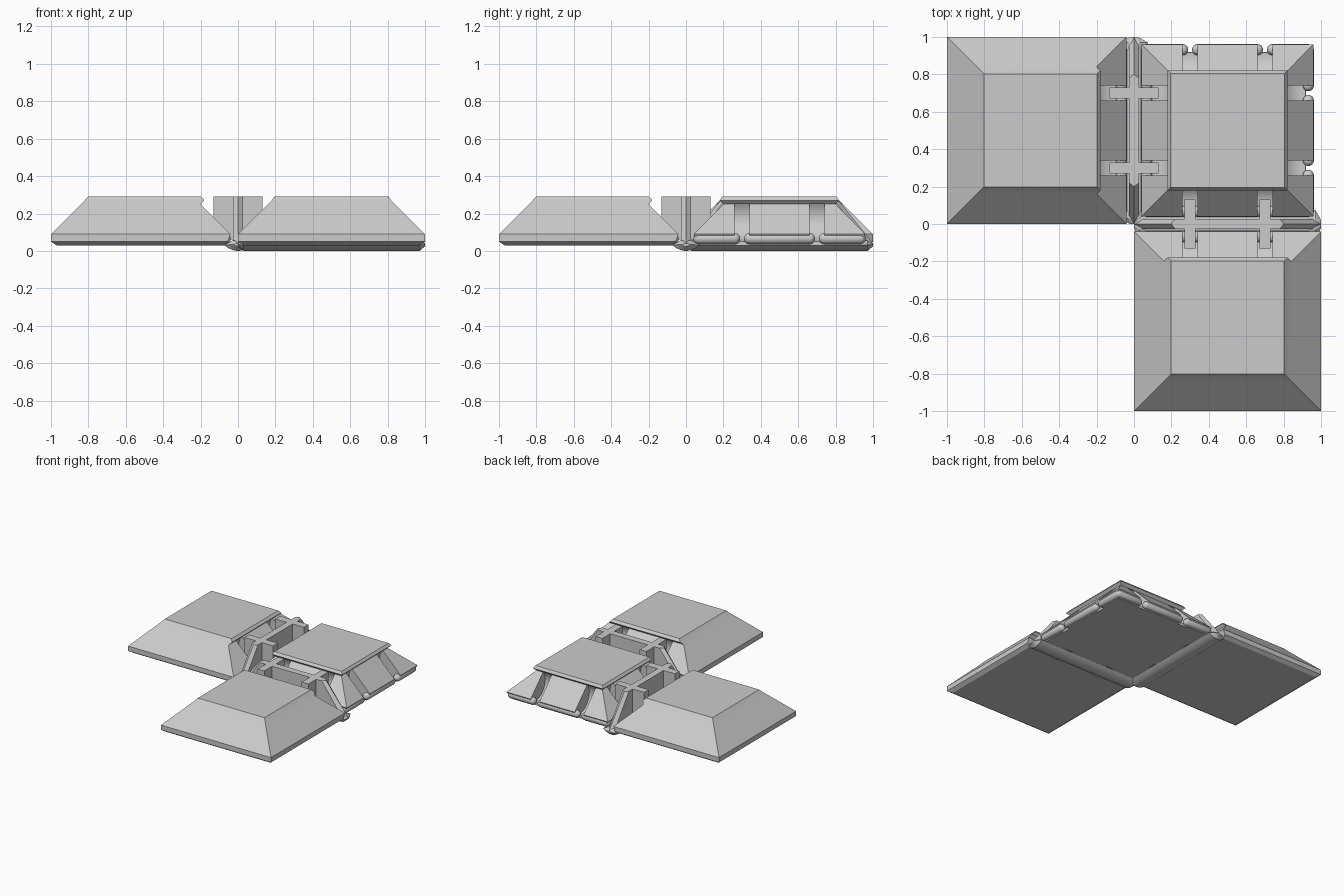
import bpy, bmesh, math

if "Cube" in bpy.data.objects:
    bpy.data.objects.remove(bpy.data.objects["Cube"])

# Side maps: (inward depth d, position along side t) -> world x, y
LEFT_HINGE = lambda d, t: (-d, t)
FRONT_HINGE = lambda d, t: (t, -d)
SIDES = {
    "left": lambda d, t: (d, t),
    "right": lambda d, t: (1 - d, t),
    "front": lambda d, t: (t, d),
    "back": lambda d, t: (t, 1 - d),
}
SLOTS = (0.30, 0.70)


def finish(bm, name, smooth=None):
    bmesh.ops.recalc_face_normals(bm, faces=bm.faces)
    mesh = bpy.data.meshes.new(name)
    bm.to_mesh(mesh)
    bm.free()
    ob = bpy.data.objects.new(name, mesh)
    bpy.context.collection.objects.link(ob)
    if smooth:
        shade(ob, smooth)
    return ob


def shade(ob, angle):
    bpy.ops.object.select_all(action='DESELECT')
    ob.select_set(True)
    bpy.context.view_layer.objects.active = ob
    bpy.ops.object.shade_smooth_by_angle(angle=math.radians(angle))


def loft(bm, rings):
    """Solid through matching rings of points, capped at both ends."""
    vs = [[bm.verts.new(p) for p in r] for r in rings]
    n = len(vs[0])
    for a, b in zip(vs, vs[1:]):
        for i in range(n):
            j = (i + 1) % n
            bm.faces.new((a[i], a[j], b[j], b[i]))
    bm.faces.new(vs[0])
    bm.faces.new(vs[-1])


def prism(bm, profile, t0, t1, to):
    loft(bm, [[(*to(d, t), z) for d, z in profile] for t in (t0, t1)])


def slot_profile():
    pts = [(-0.03, -0.01), (0.08, -0.01)]
    for i in range(17):
        a = math.radians(-98 + i * (98 + 32.6) / 16)
        pts.append((0.10 + 0.13 * math.cos(a), 0.18 + 0.13 * math.sin(a)))
    return pts + [(-0.03, pts[-1][1])]


def tile(name, steps, to, slot_sides):
    """Tapered tile; steps = (z, inset on hinge side, inset far side, inset at ends)."""
    bm = bmesh.new()
    loft(bm, [[(*to(d, t), z) for d, t in
               ((h, e), (1 - f, e), (1 - f, 1 - e), (h, 1 - e))]
              for z, h, f, e in steps])
    body = finish(bm, name)
    # curved clearance slots
    bm = bmesh.new()
    for side in slot_sides:
        for c in SLOTS:
            prism(bm, slot_profile(), c - 0.04, c + 0.04, side)
    cutter = finish(bm, name + "_slot_cutter")
    cutter.hide_render = True
    mod = body.modifiers.new("slots", 'BOOLEAN')
    mod.object = cutter
    mod.operation = 'DIFFERENCE'
    mod.solver = 'EXACT'
    bpy.ops.object.select_all(action='DESELECT')
    bpy.context.view_layer.objects.active = body
    body.select_set(True)
    bpy.ops.object.modifier_apply(modifier=mod.name)
    bpy.data.objects.remove(cutter)
    shade(body, 20)


def edge_rods(name, to):
    """Three round-ended rods along one tile edge, gapped at the slots."""
    r = 0.03
    bm = bmesh.new()
    for t0, t1 in ((0.07, 0.26), (0.34, 0.66), (0.74, 0.93)):
        ball = bmesh.ops.create_uvsphere(bm, u_segments=16, v_segments=9, radius=r)
        for v in ball["verts"]:
            x, y, z = v.co
            v.co = (*to(0.068 + x, z + (t1 if z > 0 else t0)), 0.066 + y)
    finish(bm, name, 50)


def hinge(name, to):
    # rounded foot strip
    bm = bmesh.new()
    foot = [(-0.075, 0.032), (-0.05, 0.014), (-0.02, 0.002), (0, 0),
            (0.02, 0.002), (0.05, 0.014), (0.075, 0.032), (0.03, 0.055), (-0.03, 0.055)]
    rings = []
    for t, s in ((0.0, 0.3), (0.03, 1), (0.97, 1), (1.0, 0.3)):
        rings.append([(*to(d * s, t), 0.035 + (z - 0.035) * s) for d, z in foot])
    loft(bm, rings)
    finish(bm, name + "_foot", 25)
    # upright web with pointed, sloping ends
    bm = bmesh.new()
    loft(bm, [[(*to(d, t), z) for d, t in
               ((0, e), (0.027, e + k), (0.027, 1 - e - k), (0, 1 - e),
                (-0.027, 1 - e - k), (-0.027, e + k))]
              for z, e, k in ((0.04, 0.0, 0.035), (0.29, 0.2, 0.02))])
    finish(bm, name + "_web")
    # cross arms that sit in the slots
    bm = bmesh.new()
    for c in SLOTS:
        prism(bm, [(-0.13, 0.11), (-0.05, 0.06), (0.05, 0.06), (0.13, 0.11),
                   (0.13, 0.29), (-0.13, 0.29)], c - 0.03, c + 0.03, to)
    finish(bm, name + "_arms")


# Outer tiles: plain on three sides, undercut and slotted on the hinge side
outer = [(0.03, 0.07, 0.03, 0.03), (0.05, 0.055, 0, 0), (0.09, 0.04, 0, 0),
         (0.25, 0.20, 0.16, 0.16), (0.27, 0.18, 0.18, 0.18), (0.29, 0.197, 0.197, 0.197)]
# Centre tile: undercut lid and slots on all four sides
centre = [(z, h, h, h) for z, h in
          ((0.03, 0.07), (0.09, 0.04), (0.25, 0.20), (0.27, 0.18), (0.29, 0.195))]

for name, to in (("left_tile", LEFT_HINGE), ("front_tile", FRONT_HINGE)):
    tile(name, outer, to, [to])
    edge_rods(name + "_rods", to)
    hinge(name + "_hinge", to)

tile("centre_tile", centre, SIDES["left"], SIDES.values())
for side, to in SIDES.items():
    edge_rods("centre_" + side + "_rods", to)
